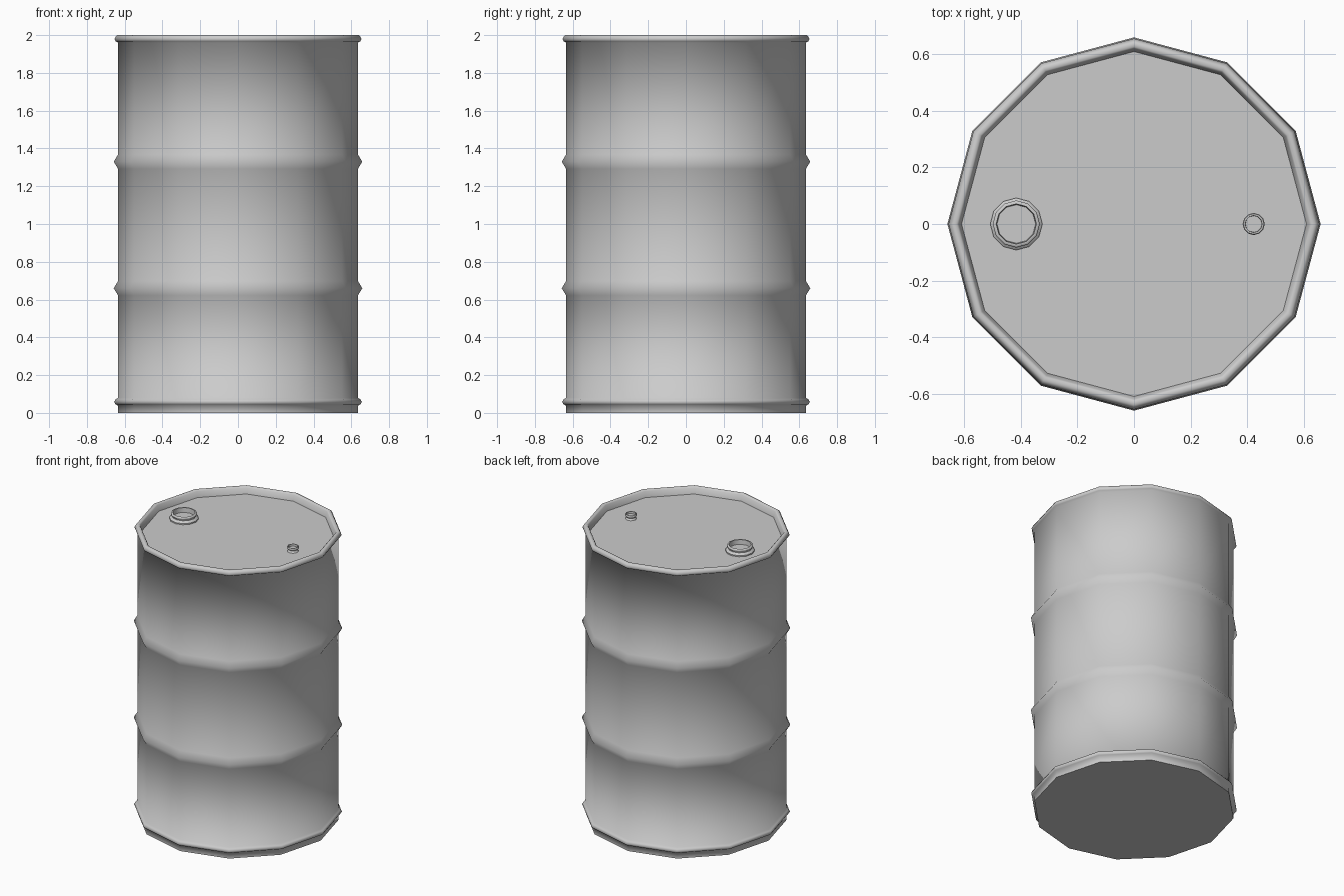
import bpy, bmesh
from math import cos, sin, pi, radians

if "Cube" in bpy.data.objects:
    bpy.data.objects.remove(bpy.data.objects["Cube"])


def lathe(name, profile, centre=(0, 0), sides=12, angle=50):
    """Spin an (r, z) profile round a vertical axis; both ends are capped."""
    bm = bmesh.new()
    rings = []
    for r, z in profile:
        rings.append([bm.verts.new((centre[0] + r * cos(2 * pi * i / sides),
                                    centre[1] + r * sin(2 * pi * i / sides), z))
                      for i in range(sides)])
    for a, b in zip(rings, rings[1:]):
        for i in range(sides):
            j = (i + 1) % sides
            bm.faces.new((a[i], a[j], b[j], b[i]))
    bm.faces.new(rings[0][::-1])
    bm.faces.new(rings[-1])
    mesh = bpy.data.meshes.new(name)
    bm.to_mesh(mesh)
    bm.free()
    ob = bpy.data.objects.new(name, mesh)
    bpy.context.collection.objects.link(ob)
    bpy.ops.object.select_all(action='DESELECT')
    ob.select_set(True)
    bpy.context.view_layer.objects.active = ob
    bpy.ops.object.shade_smooth_by_angle(angle=radians(angle))
    return ob


R = 0.635      # wall radius
LID = 1.953    # height of the sunken lid

# Drum: flat base, bottom hoop, two pressed ribs, rolled top rim, sunken lid
profile = [(R, 0), (R, 0.038), (0.648, 0.045), (0.656, 0.058),
           (0.648, 0.072), (R, 0.079)]
for z in (0.66, 1.33):
    profile += [(R, z - 0.038), (0.658, z), (R, z + 0.038)]
profile += [(R, 1.96), (0.648, 1.967), (0.654, 1.98), (0.645, 1.996),
            (0.638, 2.0), (0.625, 2.0), (0.618, 1.993), (0.608, LID)]
lathe("drum_body", profile, angle=65)

# Filler necks with a flared foot, a lip and a hollow mouth
lathe("large_bung", [(0.092, LID), (0.092, LID + 0.008), (0.076, LID + 0.02),
                     (0.076, LID + 0.026), (0.083, LID + 0.032),
                     (0.083, LID + 0.04), (0.079, LID + 0.044),
                     (0.071, LID + 0.044), (0.068, LID + 0.012)], (-0.415, 0))
lathe("small_bung", [(0.036, LID), (0.028, LID + 0.012), (0.039, LID + 0.022),
                     (0.039, LID + 0.03), (0.036, LID + 0.034),
                     (0.03, LID + 0.034), (0.029, LID + 0.02)], (0.422, 0))
